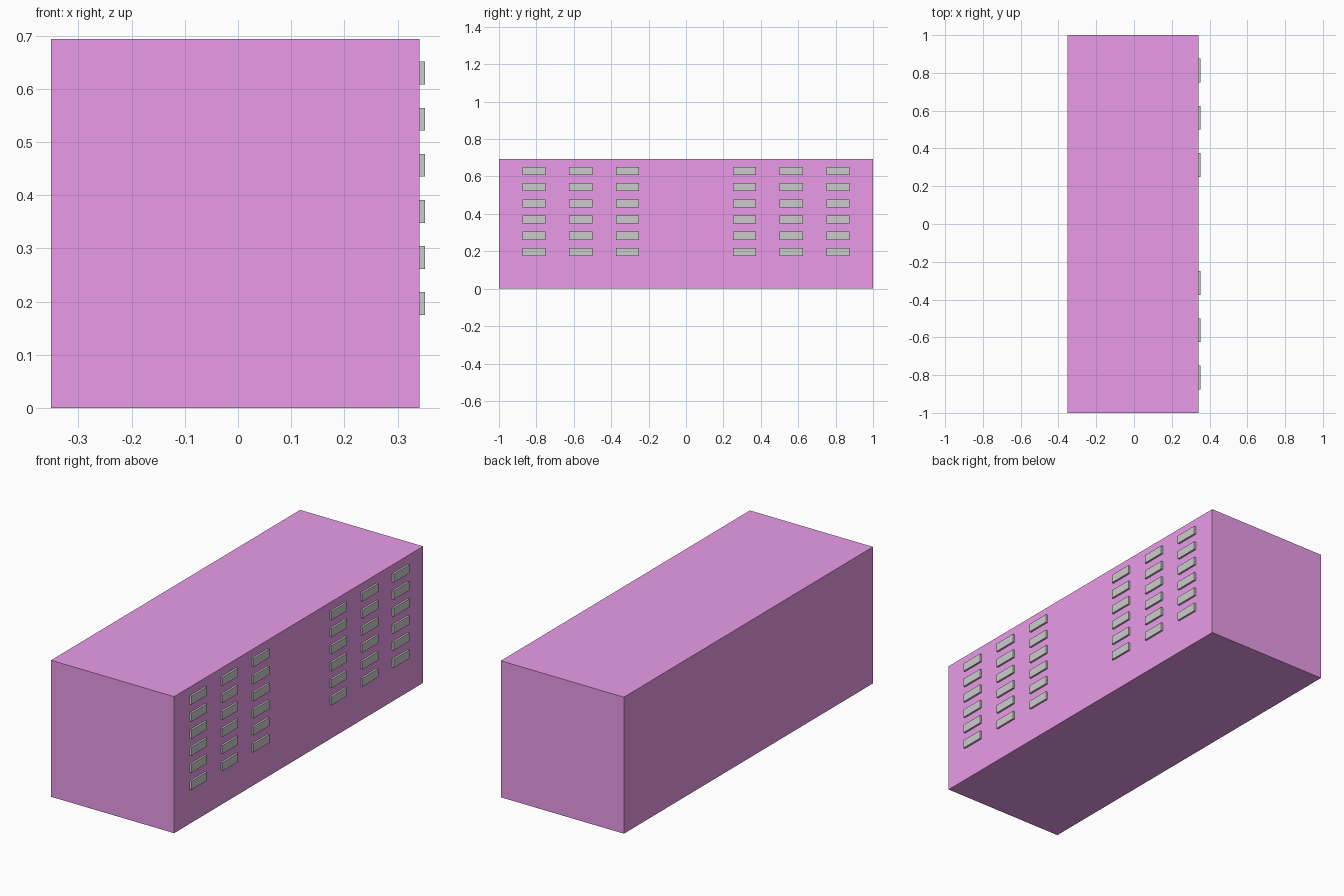
import bpy

if "Cube" in bpy.data.objects:
    bpy.data.objects.remove(bpy.data.objects["Cube"])

X_LEFT, X_WALL, X_OUT = -0.351, 0.341, 0.351
HEIGHT = 0.694


def box(name, lo, hi, mat=None):
    """Axis-aligned box between two corners."""
    bpy.ops.mesh.primitive_cube_add(size=1, location=[(a + b) / 2 for a, b in zip(lo, hi)])
    obj = bpy.context.object
    obj.name = name
    obj.scale = [b - a for a, b in zip(lo, hi)]
    bpy.ops.object.transform_apply(location=False, rotation=False, scale=True)
    if mat:
        obj.data.materials.append(mat)
    return obj


purple = bpy.data.materials.new("purple_wall")
purple.diffuse_color = (0.82, 0.33, 0.81, 1)
purple.use_nodes = True
purple.node_tree.nodes["Principled BSDF"].inputs["Base Color"].default_value = purple.diffuse_color

# Main building block
box("building_body", (X_LEFT, -1, 0), (X_WALL, 1, HEIGHT), purple)

# Window panels on the right wall: two mirrored groups, 3 columns x 6 rows
WIN_W, WIN_H = 0.125, 0.043
for side, label in ((-1, "front"), (1, "back")):
    for col in range(3):
        y = side * (0.3125 + 0.25 * col)
        for row in range(6):
            z = 0.1965 + 0.0866 * row
            box(f"window_{label}_{col + 1}_{row + 1}",
                (X_WALL, y - WIN_W / 2, z - WIN_H / 2),
                (X_OUT, y + WIN_W / 2, z + WIN_H / 2))
